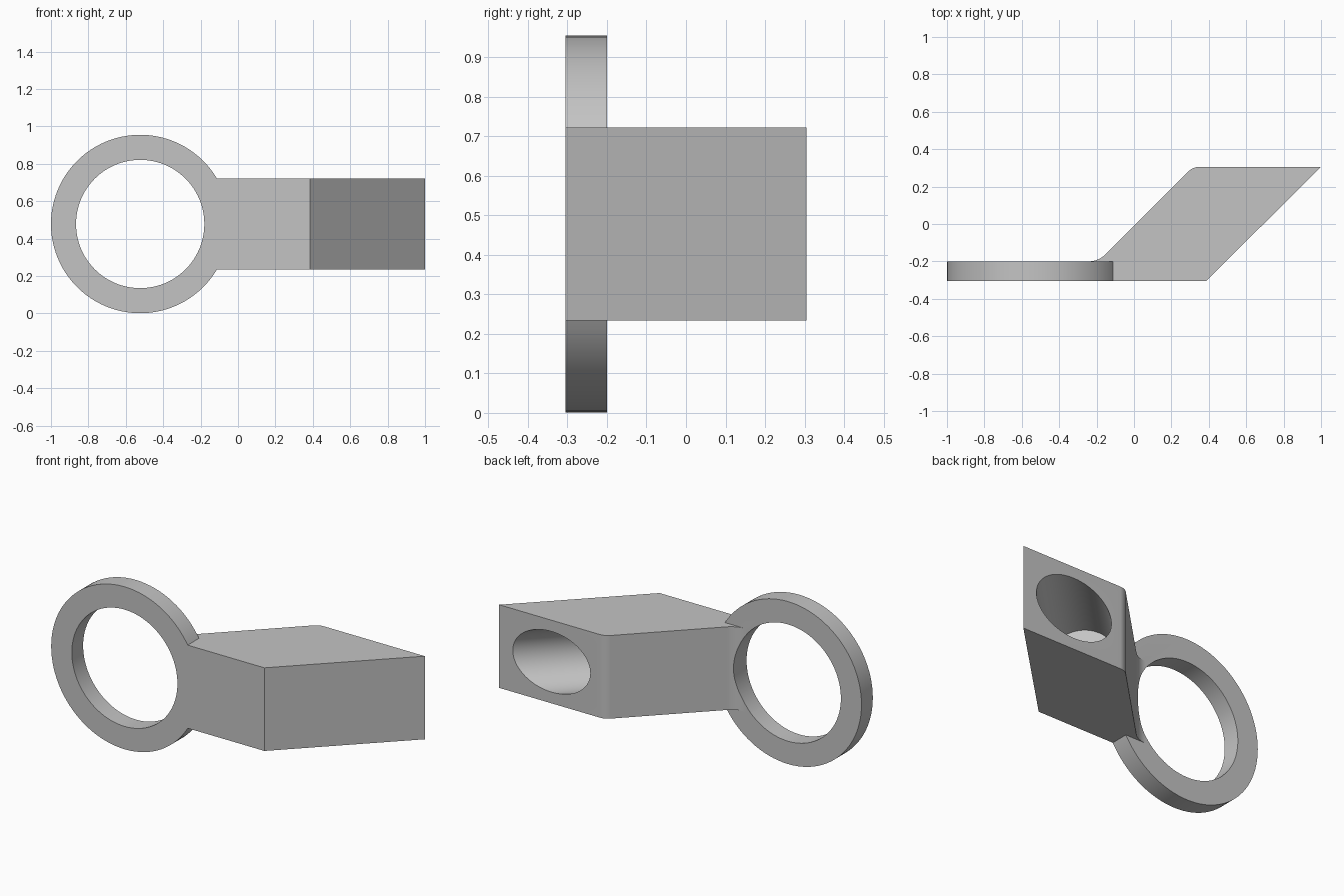
import bpy
import bmesh
from math import radians, sin, cos, tan, pi
from mathutils import Vector, Matrix

cube = bpy.data.objects.get("Cube")
if cube:
    bpy.data.objects.remove(cube, do_unlink=True)

FRONT, BACK, PLATE = -0.305, 0.305, -0.2   # depth levels along y
MID = 0.478                                # height of the centre line
HALF = 0.244                               # half height of the block
RING_X = -0.523

grey = bpy.data.materials.new("plain grey")
grey.use_nodes = True
colour = (0.55, 0.55, 0.55, 1)
grey.diffuse_color = colour
grey.node_tree.nodes["Principled BSDF"].inputs["Base Color"].default_value = colour


def finish(name, bm):
    bmesh.ops.recalc_face_normals(bm, faces=bm.faces)
    mesh = bpy.data.meshes.new(name)
    bm.to_mesh(mesh)
    bm.free()
    mesh.materials.append(grey)
    obj = bpy.data.objects.new(name, mesh)
    bpy.context.collection.objects.link(obj)
    return obj


def cylinder(name, start, end, radius, sides=96):
    start, end = Vector(start), Vector(end)
    axis = end - start
    turn = axis.to_track_quat("Z", "Y").to_matrix().to_4x4()
    bm = bmesh.new()
    bmesh.ops.create_cone(bm, cap_ends=True, segments=sides, radius1=radius,
                          radius2=radius, depth=axis.length,
                          matrix=Matrix.Translation((start + end) / 2) @ turn)
    return finish(name, bm)


def fillet(corner, radius, side, steps=10):
    """Arc joining a level edge and a 45 degree edge; side is +1 or -1."""
    x, y = corner
    cx, cy = x + side * radius * tan(pi / 8), y - side * radius
    arc = []
    for i in range(steps + 1):
        a = radians(90 + 45 * i / steps)
        arc.append((cx + side * radius * cos(a), cy + side * radius * sin(a)))
    return arc


def combine(target, other, operation):
    mod = target.modifiers.new(operation, "BOOLEAN")
    mod.operation = operation
    mod.solver = "EXACT"
    mod.object = other
    bpy.context.view_layer.objects.active = target
    bpy.ops.object.modifier_apply(modifier=mod.name)
    bpy.data.objects.remove(other, do_unlink=True)


# Slanted block with its short arm, drawn from above and raised
upper = fillet((0.315, BACK), 0.08, 1)
lower = fillet((-0.19, PLATE), 0.13, -1)[::-1]
outline = [(-0.35, FRONT), (0.385, FRONT), (1, BACK)] + upper + lower + [(-0.35, PLATE)]
bm = bmesh.new()
base = bm.faces.new([bm.verts.new((x, y, MID - HALF)) for x, y in outline])
raised = bmesh.ops.extrude_face_region(bm, geom=[base])["geom"]
bmesh.ops.translate(bm, vec=(0, 0, 2 * HALF),
                    verts=[v for v in raised if isinstance(v, bmesh.types.BMVert)])
block = finish("slanted_block", bm)

# Flat ring joined to the arm, then its opening
bracket = cylinder("ring_bracket", (RING_X, FRONT, MID), (RING_X, PLATE, MID), 0.477)
combine(bracket, block, "UNION")
opening = cylinder("ring_opening", (RING_X, -0.6, MID), (RING_X, 0.2, MID), 0.343)
combine(bracket, opening, "DIFFERENCE")

# Blind socket running parallel to the slanted sides
socket = cylinder("socket", (0.28, -0.075, MID), (1.055, 0.7, MID), 0.178)
combine(bracket, socket, "DIFFERENCE")

bpy.ops.object.select_all(action="DESELECT")
bracket.select_set(True)
bpy.context.view_layer.objects.active = bracket
bpy.ops.object.shade_smooth_by_angle(angle=radians(30))
